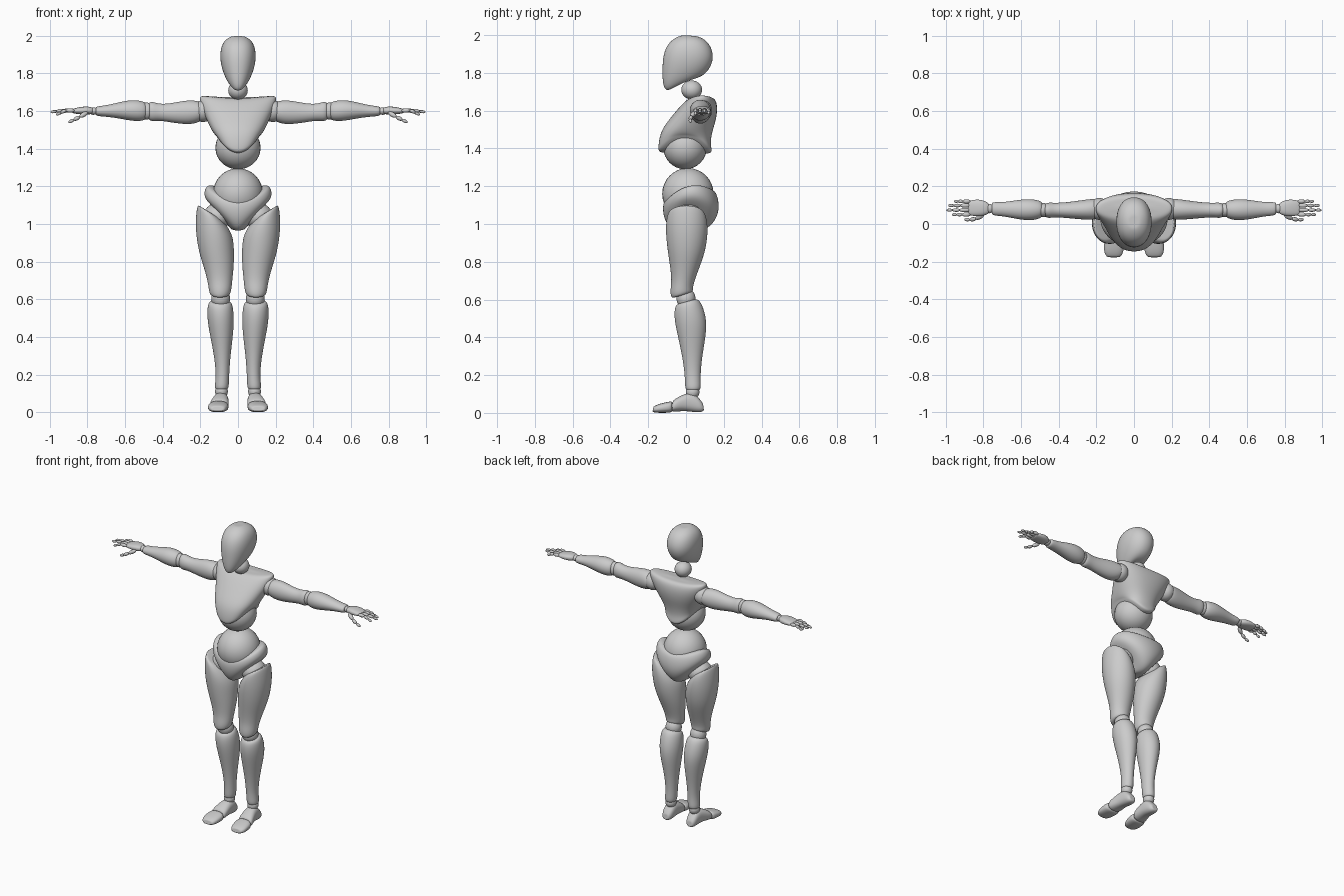
import bpy, bmesh, math
from mathutils import Vector, Matrix

ALONG_Z = lambda u, v, w: (u, v, w)
ALONG_X = lambda u, v, w: (w, v, u)
ALONG_Y = lambda u, v, w: (u, w, v)


def finish(name, bm, mirror, subdiv):
    bmesh.ops.recalc_face_normals(bm, faces=bm.faces)
    me = bpy.data.meshes.new(name)
    bm.to_mesh(me)
    bm.free()
    for f in me.polygons:
        f.use_smooth = True
    ob = bpy.data.objects.new(name, me)
    bpy.context.collection.objects.link(ob)
    if mirror:
        ob.modifiers.new("Mirror", 'MIRROR').use_mirror_merge = False
    if subdiv:
        s = ob.modifiers.new("Subsurf", 'SUBSURF')
        s.levels = s.render_levels = subdiv
    return ob


def loft(name, secs, place=ALONG_Z, power=2.0, mirror=True, n=24):
    """Skin of oval sections: (height at v0, height at v1, u0, u1, v0, v1, side lift, side tilt)."""
    bm = bmesh.new()
    rings = []
    todo = [(secs[0], .6)] + [(s, 1) for s in secs] + [(secs[-1], .6)]
    for s, k in todo:
        w0, w1, u0, u1, v0, v1, lift, tilt = (tuple(s) + (0, 0))[:8]
        ring = []
        for i in range(n):
            a = 2 * math.pi * i / n
            c, d = math.cos(a), math.sin(a)
            c = k * math.copysign(abs(c) ** (2 / power), c)
            d = k * math.copysign(abs(d) ** (2 / power), d)
            w = w0 + (w1 - w0) * (d + 1) / 2 + lift * c * c + tilt * c
            co = place((u0 + u1) / 2 + c * (u1 - u0) / 2, (v0 + v1) / 2 + d * (v1 - v0) / 2, w)
            ring.append(bm.verts.new(co))
        rings.append(ring)
    for a, b in zip(rings, rings[1:]):
        for i in range(n):
            j = (i + 1) % n
            bm.faces.new((a[i], a[j], b[j], b[i]))
    bm.faces.new(rings[0])
    bm.faces.new(rings[-1])
    return finish(name, bm, mirror, 2)


def ball(name, loc, scale, mirror=True, rot=None, seg=32):
    bm = bmesh.new()
    m = Matrix.LocRotScale(Vector(loc), rot, Vector(scale))
    bmesh.ops.create_uvsphere(bm, u_segments=seg, v_segments=seg // 2, radius=1, matrix=m)
    return finish(name, bm, mirror, 0)


def digit(name, pts, r):
    # chain of jointed bones
    for i, (p, q) in enumerate(zip(pts, pts[1:])):
        p, q = Vector(p), Vector(q)
        d = q - p
        rr = r * (1 - .15 * i)
        ball(f"{name}_bone_{i + 1}", (p + q) / 2, (rr, rr, d.length * .56), True,
             d.to_track_quat('Z', 'Y'), 12)


def sym(rows):
    # rows given with a half width become centred sections
    return [(r[0], r[1], -r[2], r[2]) + tuple(r[3:]) for r in rows]


# Head and neck
loft("head", sym([
    (1.705, 1.765, .028, -.098, .02), (1.718, 1.773, .045, -.116, .065),
    (1.755, 1.797, .067, -.125, .107), (1.82, 1.84, .088, -.126, .136),
    (1.885, 1.89, .097, -.123, .147), (1.94, 1.94, .091, -.106, .133),
    (1.978, 1.978, .071, -.072, .102), (1.998, 1.996, .036, -.03, .055)]),
    power=2.2, mirror=False)
ball("neck", (0, .03, 1.71), (.052, .055, .05), False)

# Torso
loft("chest", sym([
    (1.375, 1.37, .112, -.143, .135, .09), (1.395, 1.39, .118, -.148, .138, .08),
    (1.44, 1.43, .128, -.145, .13, .045), (1.50, 1.49, .145, -.13, .14, .01),
    (1.56, 1.55, .168, -.085, .16), (1.62, 1.61, .195, -.035, .168),
    (1.66, 1.655, .208, .005, .16, .01), (1.668, 1.67, .2, .03, .14, .015)]),
    power=2.3, mirror=False)
ball("belly", (0, -.005, 1.405), (.12, .115, .115), False)
ball("abdomen", (0, .01, 1.16), (.133, .136, .136), False)
loft("pelvis", sym([
    (.965, .965, .045, -.065, .08, .01), (.985, .98, .09, -.095, .125, .07),
    (1.03, 1.03, .15, -.118, .165, .075), (1.08, 1.09, .184, -.125, .178, .06),
    (1.11, 1.15, .178, -.12, .168, .06), (1.12, 1.185, .155, -.113, .148, .06)]),
    mirror=False)

# Legs
ball("hip_joint", (.11, .01, 1.04), (.075, .08, .07))
loft("thigh", [
    (1.07, 1.07, .115, .21, -.075, .08, 0, .03), (1.06, 1.06, .085, .216, -.095, .098, 0, .035),
    (1.02, 1.02, .05, .223, -.106, .113, 0, .04), (.95, .95, .025, .227, -.108, .117, 0, .02),
    (.86, .86, .02, .211, -.098, .104), (.78, .78, .021, .185, -.085, .076),
    (.70, .70, .03, .162, -.076, .045), (.65, .66, .034, .156, -.084, .036),
    (.605, .64, .042, .15, -.08, .038)])
ball("knee_joint", (.092, 0, .605), (.05, .05, .055))
loft("shin", [
    (.575, .605, .04, .152, -.05, .06), (.55, .58, .026, .163, -.062, .085),
    (.49, .49, .02, .164, -.062, .112), (.40, .40, .027, .147, -.042, .104),
    (.30, .30, .04, .127, -.02, .086), (.20, .20, .047, .116, -.006, .076),
    (.14, .14, .048, .124, -.006, .08), (.12, .12, .054, .12, 0, .074)])
ball("ankle_joint", (.088, .035, .11), (.034, .036, .036))

# Feet
loft("foot", [
    (.095, .09, .068, .112, .012, .05), (.08, .07, .055, .124, .002, .078),
    (.04, .04, .05, .128, .004, .108), (0, 0, .05, .134, .01, .104),
    (-.04, -.04, .048, .146, .008, .085), (-.075, -.07, .052, .152, .004, .066)],
    ALONG_Y, 2.4)
loft("toes", [
    (-.075, -.072, .05, .155, .002, .063), (-.11, -.11, .05, .16, 0, .056),
    (-.15, -.148, .056, .16, 0, .046), (-.178, -.172, .07, .146, .004, .034)],
    ALONG_Y, 2.5)

# Arms
ball("shoulder_joint", (.185, .08, 1.6), (.055, .058, .058))
loft("upper_arm", [
    (.195, .195, 1.545, 1.65, .025, .135), (.24, .24, 1.53, 1.658, .022, .132),
    (.29, .29, 1.53, 1.655, .025, .125), (.36, .36, 1.54, 1.64, .032, .115),
    (.42, .42, 1.55, 1.637, .036, .112), (.455, .455, 1.545, 1.652, .03, .115),
    (.475, .475, 1.553, 1.645, .04, .108)], ALONG_X)
ball("elbow_joint", (.485, .074, 1.6), (.04, .038, .045))
loft("forearm", [
    (.487, .487, 1.555, 1.645, .035, .118), (.52, .52, 1.545, 1.656, .022, .13),
    (.57, .57, 1.548, 1.66, .018, .134), (.64, .64, 1.562, 1.645, .03, .124),
    (.70, .70, 1.57, 1.63, .042, .115), (.755, .755, 1.573, 1.625, .045, .118)], ALONG_X)

# Hands
ball("wrist_joint", (.768, .082, 1.6), (.024, .025, .02))
loft("palm", [
    (.77, .77, 1.585, 1.618, .055, .11), (.80, .80, 1.58, 1.626, .042, .128),
    (.84, .84, 1.582, 1.622, .04, .132), (.88, .88, 1.588, 1.612, .046, .124)],
    ALONG_X, 2.4, n=16)
tips = [(.05, .965, 1.58), (.074, .995, 1.594), (.098, .985, 1.596), (.12, .955, 1.585)]
for k, (y, x, z) in enumerate(tips):
    path = [(.87, y, 1.602), (.87 + (x - .87) * .45, y, 1.604),
            (.87 + (x - .87) * .75, y, (z + 1.604) / 2), (x, y, z)]
    digit(f"finger_{k + 1}", path, .0115)
digit("thumb", [(.80, .048, 1.592), (.84, .028, 1.57), (.872, .022, 1.553), (.9, .024, 1.54)], .013)
